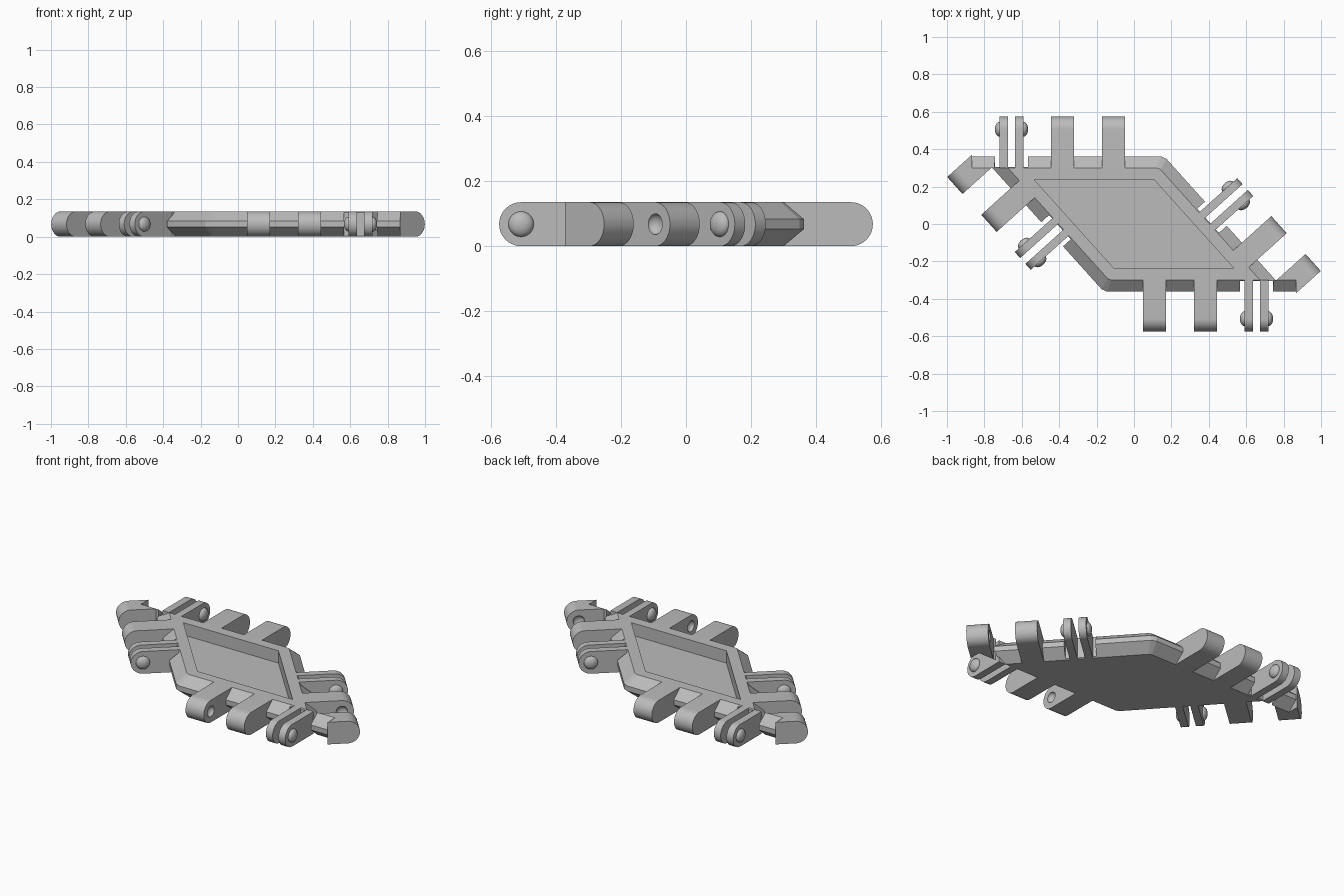
import bpy, bmesh, math
from mathutils import Matrix, Vector

if "Cube" in bpy.data.objects:
    bpy.data.objects.remove(bpy.data.objects["Cube"])

H = 0.135                       # full thickness
MID = H / 2
TIP = 0.574                     # reach of the hinge parts
INNER, OUTER, POCKET = 0.30, 0.362, 0.238
ANG = math.radians(48)
C, S = math.cos(ANG), math.sin(ANG)

grey = bpy.data.materials.new("light grey")
grey.diffuse_color = (0.5, 0.5, 0.5, 1)
grey.use_nodes = True
grey.node_tree.nodes["Principled BSDF"].inputs["Base Color"].default_value = grey.diffuse_color

# Local side frames: first axis runs along the side, second points outward
FRONT = Matrix(((1, 0, 0, 0), (0, -1, 0, 0), (0, 0, 1, 0), (0, 0, 0, 1)))
RIGHT = Matrix(((C, S, 0, 0), (-S, C, 0, 0), (0, 0, 1, 0), (0, 0, 0, 1)))
TURN = Matrix.Rotation(math.pi, 4, 'Z')


def finish(name, bm, frame=Matrix()):
    bm.transform(frame)
    bmesh.ops.recalc_face_normals(bm, faces=bm.faces)
    me = bpy.data.meshes.new(name)
    bm.to_mesh(me)
    bm.free()
    me.materials.append(grey)
    ob = bpy.data.objects.new(name, me)
    bpy.context.collection.objects.link(ob)
    return ob


def loft(name, loops, frame=Matrix()):
    bm = bmesh.new()
    rings = [[bm.verts.new(p) for p in loop] for loop in loops]
    n = len(rings[0])
    for a, b in zip(rings, rings[1:]):
        for i in range(n):
            bm.faces.new((a[i], a[(i + 1) % n], b[(i + 1) % n], b[i]))
    bm.faces.new(rings[0])
    bm.faces.new(rings[-1])
    return finish(name, bm, frame)


def prism(name, profile, s0, s1, frame):
    """Extrude an outward/height profile along a side."""
    return loft(name, [[(s, n, z) for n, z in profile] for s in (s0, s1)], frame)


def box(name, x0, x1, y0, y1, frame):
    return prism(name, [(y0, -0.1), (y1, -0.1), (y1, 0.3), (y0, 0.3)], x0, x1, frame)


def ball(name, s, radius, depth, frame):
    """Flattened ball on the hinge axis."""
    bm = bmesh.new()
    bmesh.ops.create_uvsphere(bm, u_segments=24, v_segments=16, radius=radius)
    place = Matrix.Translation((s, TIP - MID, MID)) @ Matrix.Diagonal((depth / radius, 1, 1, 1))
    return finish(name, bm, frame @ place)


def cut(ob, cutters):
    for c in cutters:
        c.hide_render = True
        mod = ob.modifiers.new("cut", 'BOOLEAN')
        mod.operation = 'DIFFERENCE'
        mod.solver = 'EXACT'
        mod.object = c
    bpy.context.view_layer.update()
    dg = bpy.context.evaluated_depsgraph_get()
    me = bpy.data.meshes.new_from_object(ob.evaluated_get(dg))
    ob.modifiers.clear()
    ob.data = me
    for c in cutters:
        bpy.data.objects.remove(c)


def smooth(ob):
    bpy.ops.object.select_all(action='DESELECT')
    ob.select_set(True)
    bpy.context.view_layer.objects.active = ob
    bpy.ops.object.shade_smooth_by_angle(angle=math.radians(30))


def outline(o, z, chamfer=0.0):
    """Rhombus whose four sides all lie at distance o from the centre."""
    xo, xa = o * (1 - C) / S, o * (1 + C) / S
    if chamfer:
        c = chamfer
        half = [(xo - c, o), (xo + c * C, o - c * S), (xa, -o)]
    else:
        half = [(xo, o), (xa, -o)]
    return [(x, y, z) for x, y in half] + [(-x, -y, z) for x, y in half]


# Rounded hinge profile and the ridged edge profile
ARC = [(TIP - MID + MID * math.cos(a), MID + MID * math.sin(a))
       for a in [math.radians(-90 + 180 * i / 20) for i in range(21)]]
LUG = [(INNER, 0)] + ARC + [(INNER, H)]
RIDGE = [(INNER, 0), (OUTER, 0.052), (OUTER, 0.083), (INNER, H)]

# Positions along each side: clips as two thin tabs, lugs as two thick blocks
SIDES = {
    "front": (FRONT, [(0.59, 0.635), (0.675, 0.72)], [(0.048, 0.171), (0.321, 0.444)]),
    "right": (RIGHT, [(0.187, 0.23), (0.272, 0.315)], [(0.46, 0.583), (0.733, 0.855)]),
}

# Base plate with bevelled rim
plate = loft("base_plate", [outline(INNER, 0, 0.012), outline(OUTER, 0.052, 0.018),
                            outline(OUTER, 0.083, 0.018), outline(INNER, H, 0.012)])
cutters = [loft("pocket_cutter", [outline(POCKET, 0.06), outline(POCKET, 0.3)])]

for turn, end in ((Matrix(), "a"), (TURN, "b")):
    for side, (base, clips, lugs) in SIDES.items():
        frame = turn @ base
        tag = f"{side}_{end}"
        # Rim clearance around the clips
        cutters.append(box("notch_cutter", clips[0][0] - 0.022, clips[1][1] + 0.024,
                           INNER + 0.006, 0.5, frame))
        # Thin clip tabs with round bumps on their outer faces
        for i, (s0, s1) in enumerate(clips):
            smooth(prism(f"clip_tab_{tag}_{i}", LUG, s0, s1, frame))
            smooth(ball(f"clip_bump_{tag}_{i}", (s0, s1)[i], 0.039, 0.024, frame))
        # Thick hinge lugs with dimples on the faces toward each other
        for i, (s0, s1) in enumerate(lugs):
            lug = prism(f"hinge_lug_{tag}_{i}", LUG, s0, s1, frame)
            cuts = [ball("dimple_cutter", (s1, s0)[i], 0.032, 0.024, frame)]
            if side == "right" and i == 1:
                cuts.append(box("corner_cutter", 0.3, 0.865, INNER, 0.9, turn @ FRONT))
            cut(lug, cuts)
            smooth(lug)
    # Rim piece beside the sharp corner
    prism(f"corner_rim_{end}", RIDGE, 0.745, 0.865, turn @ FRONT)

cut(plate, cutters)
